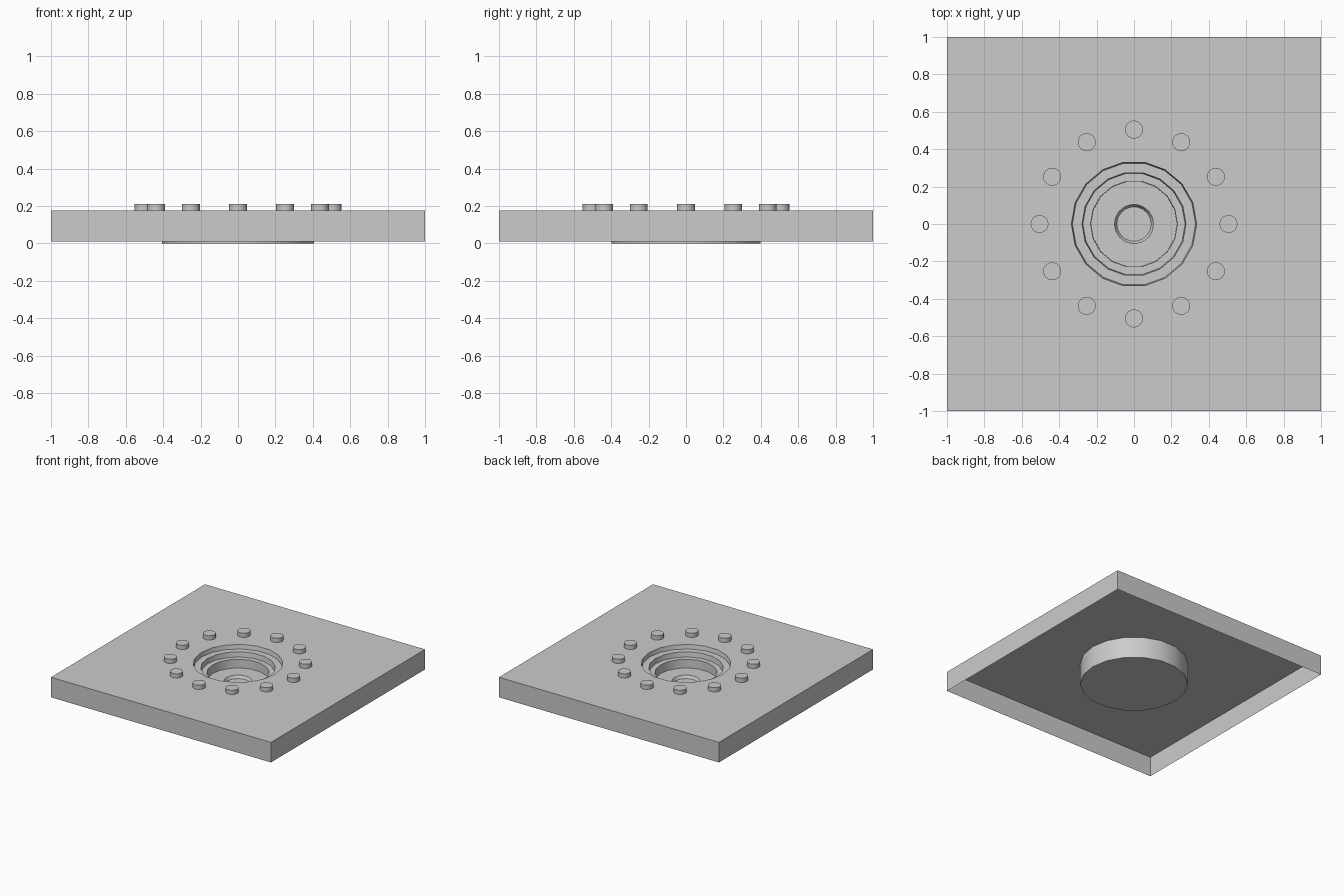
import bpy, bmesh
from math import cos, sin, tau, radians

if "Cube" in bpy.data.objects:
    bpy.data.objects.remove(bpy.data.objects["Cube"])

SIDES = 18
TOP = 0.175


def ring(bm, r, z, n=SIDES, cx=0.0, cy=0.0):
    return [bm.verts.new((cx + r * cos(tau * i / n), cy + r * sin(tau * i / n), z))
            for i in range(n)]


def finish(bm, name, normals=True):
    if normals:
        bmesh.ops.recalc_face_normals(bm, faces=bm.faces[:])
    me = bpy.data.meshes.new(name)
    bm.to_mesh(me)
    bm.free()
    ob = bpy.data.objects.new(name, me)
    bpy.context.collection.objects.link(ob)
    bpy.ops.object.select_all(action='DESELECT')
    ob.select_set(True)
    bpy.context.view_layer.objects.active = ob
    bpy.ops.object.shade_smooth_by_angle(angle=radians(30))
    return ob


def lathe(name, profile, cx=0.0, cy=0.0, cap_start=False, cap_end=False):
    bm = bmesh.new()
    rings = [ring(bm, r, z, SIDES, cx, cy) for r, z in profile]
    for a, b in zip(rings, rings[1:]):
        for i in range(SIDES):
            j = (i + 1) % SIDES
            bm.faces.new((a[i], a[j], b[j], b[i]))
    if cap_start:
        bm.faces.new(rings[0])
    if cap_end:
        bm.faces.new(rings[-1])
    return finish(bm, name)


# Open-bottomed square plate with a round opening and a thin skirt
bm = bmesh.new()
corners = [bm.verts.new((x, y, TOP)) for x, y in ((-1, -1), (1, -1), (1, 1), (-1, 1))]
hole = ring(bm, 0.335, TOP)
edges = [bm.edges.new((loop[i], loop[(i + 1) % len(loop)]))
         for loop in (corners, hole) for i in range(len(loop))]
bmesh.ops.triangle_fill(bm, use_beauty=True, use_dissolve=False, edges=edges,
                        normal=(0, 0, 1))
low = [bm.verts.new((v.co.x, v.co.y, 0.01)) for v in corners]
for i in range(4):
    j = (i + 1) % 4
    bm.faces.new((corners[i], low[i], low[j], corners[j]))
finish(bm, "plate")

# Drum under the plate, with the stepped recess and centre hole turned inside it
lathe("stepped_drum", [
    (0.405, 0.0), (0.405, 0.174), (0.335, TOP - 0.0005),
    (0.329, 0.14), (0.278, 0.14), (0.273, 0.10), (0.232, 0.10),
    (0.230, 0.03), (0.105, 0.03), (0.092, 0.006),
], cap_start=True, cap_end=True)

# Ring of twelve pegs
for k in range(12):
    a = tau * k / 12
    lathe(f"peg_{k + 1}", [(0.048, TOP), (0.048, 0.21)],
          0.505 * cos(a), 0.505 * sin(a), cap_end=True)
